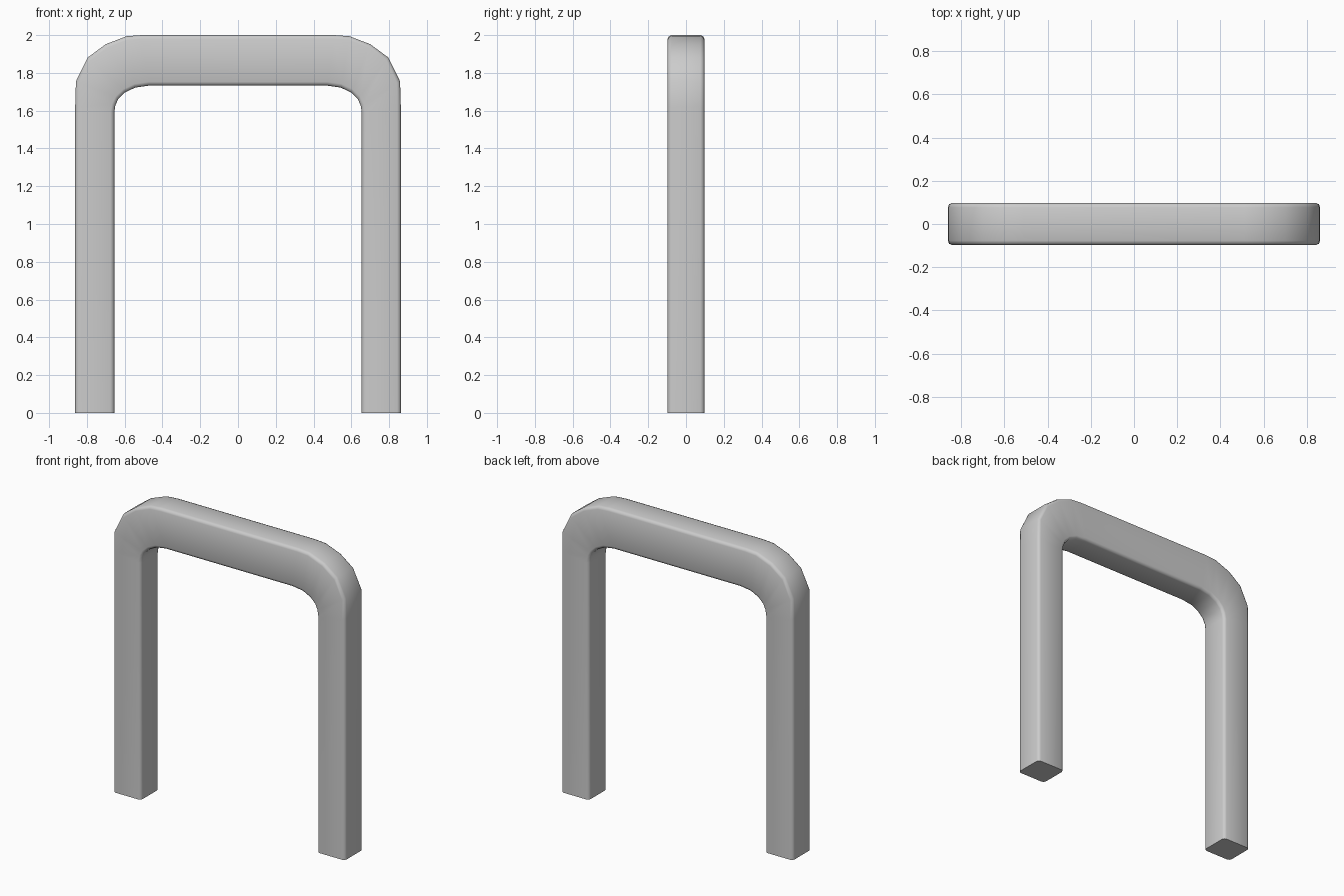
import bpy, bmesh, math
from mathutils import Vector

if "Cube" in bpy.data.objects:
    bpy.data.objects.remove(bpy.data.objects["Cube"])

HALF_DEPTH = 0.097
RADIUS = 0.02

# Matching outer and inner outline points of the right half, foot to crossbar
outer = [(0.862, 0), (0.862, 1.62), (0.858, 1.755), (0.795, 1.882),
         (0.70, 1.952), (0.59, 1.994), (0.51, 2.0)]
inner = [(0.655, 0), (0.655, 1.59), (0.650, 1.625), (0.635, 1.66),
         (0.60, 1.695), (0.545, 1.722), (0.47, 1.733)]
stations = list(zip(outer, inner))
stations += [((-o[0], o[1]), (-i[0], i[1])) for o, i in reversed(stations)]


def section(bm, out, inn):
    """Rounded rectangle spanning the inner and outer outline."""
    a, b = Vector((inn[0], 0, inn[1])), Vector((out[0], 0, out[1]))
    mid, half = (a + b) / 2, (b - a).length / 2
    axis = (b - a).normalized()
    ring = []
    for su, sv, start in ((1, 1, 0), (-1, 1, 90), (-1, -1, 180), (1, -1, 270)):
        for step in (0, 45, 90):
            t = math.radians(start + step)
            u = su * (half - RADIUS) + RADIUS * math.cos(t)
            v = sv * (HALF_DEPTH - RADIUS) + RADIUS * math.sin(t)
            ring.append(bm.verts.new(mid + axis * u + Vector((0, v, 0))))
    return ring


# Continuous bent bar: two legs, rounded corners and crossbar
bm = bmesh.new()
rings = [section(bm, o, i) for o, i in stations]
for r, s in zip(rings, rings[1:]):
    for k in range(len(r)):
        n = (k + 1) % len(r)
        bm.faces.new((r[k], r[n], s[n], s[k]))
# Flat feet
bm.faces.new(rings[0])
bm.faces.new(rings[-1])
bmesh.ops.recalc_face_normals(bm, faces=bm.faces)

mesh = bpy.data.meshes.new("arch_frame")
bm.to_mesh(mesh)
bm.free()
frame = bpy.data.objects.new("arch_frame", mesh)
bpy.context.collection.objects.link(frame)
bpy.context.view_layer.objects.active = frame
frame.select_set(True)
bpy.ops.object.shade_smooth_by_angle(angle=math.radians(50))
